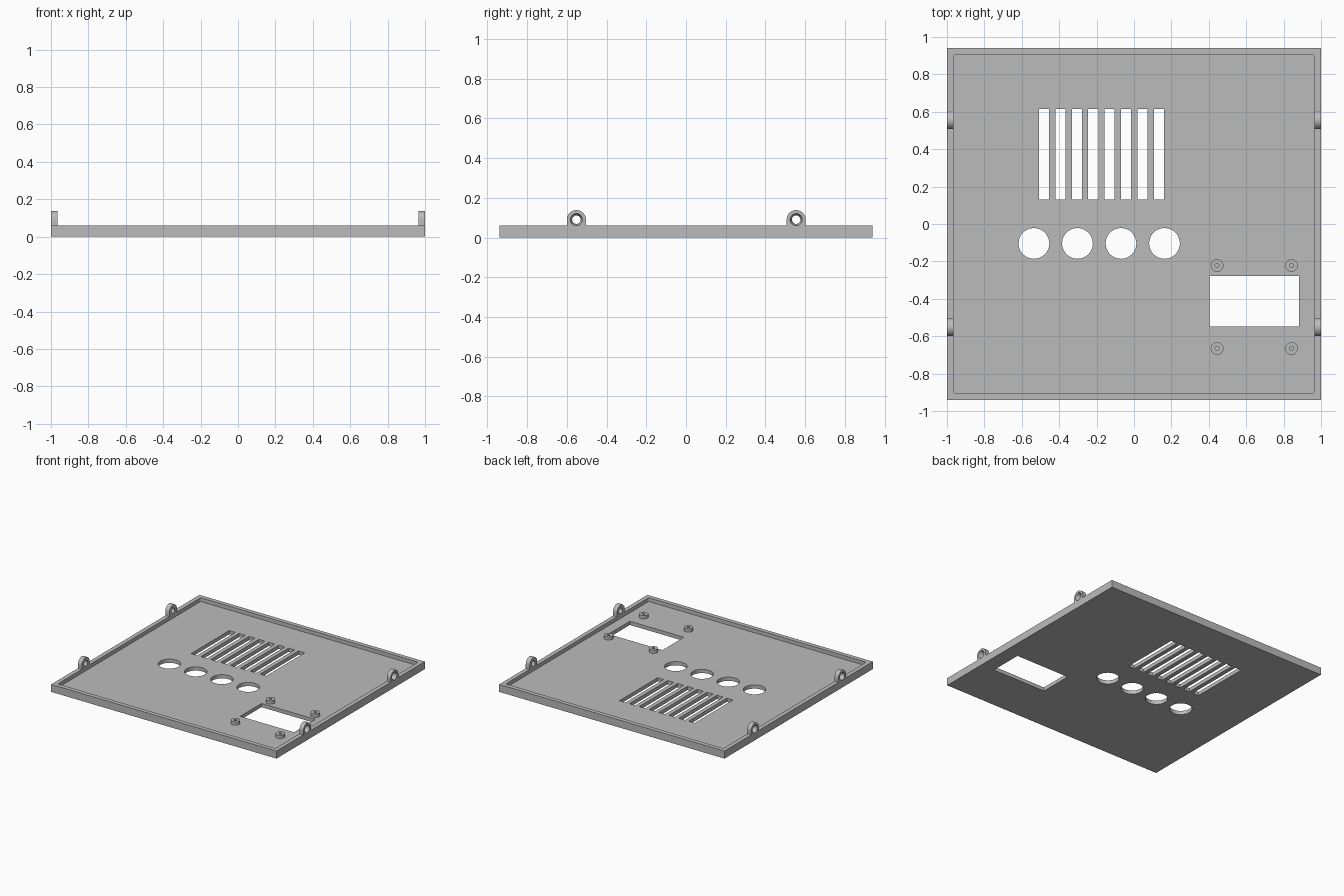
import bpy, bmesh
from math import pi, sin, cos
from mathutils import Matrix, Vector

if "Cube" in bpy.data.objects:
    bpy.data.objects.remove(bpy.data.objects["Cube"])

WIDTH, DEPTH, HEIGHT = 2.0, 1.88, 0.06
RIM, FLOOR = 0.035, 0.03

grey = bpy.data.materials.new("plain grey")
grey.use_nodes = True
grey.diffuse_color = (0.5, 0.5, 0.5, 1)
grey.node_tree.nodes["Principled BSDF"].inputs["Base Color"].default_value = (0.5, 0.5, 0.5, 1)


def make(name, bm):
    bmesh.ops.recalc_face_normals(bm, faces=bm.faces)
    mesh = bpy.data.meshes.new(name)
    bm.to_mesh(mesh)
    bm.free()
    obj = bpy.data.objects.new(name, mesh)
    mesh.materials.append(grey)
    bpy.context.collection.objects.link(obj)
    return obj


def add_box(bm, x0, x1, y0, y1, z0, z1):
    size = Matrix.Diagonal((x1 - x0, y1 - y0, z1 - z0, 1))
    place = Matrix.Translation(((x0 + x1) / 2, (y0 + y1) / 2, (z0 + z1) / 2))
    return bmesh.ops.create_cube(bm, size=1, matrix=place @ size)["verts"]


def add_cylinder(bm, x, y, r, z0, z1, sides=48):
    bmesh.ops.create_cone(bm, cap_ends=True, segments=sides, radius1=r, radius2=r, depth=z1 - z0,
                          matrix=Matrix.Translation((x, y, (z0 + z1) / 2)))


def activate(obj):
    bpy.ops.object.select_all(action='DESELECT')
    obj.select_set(True)
    bpy.context.view_layer.objects.active = obj


def combine(obj, other, operation):
    activate(obj)
    mod = obj.modifiers.new(operation.lower(), 'BOOLEAN')
    mod.operation, mod.solver, mod.object = operation, 'EXACT', other
    bpy.ops.object.modifier_apply(modifier=mod.name)
    bpy.data.objects.remove(other)


def smooth(obj):
    activate(obj)
    bpy.ops.object.shade_smooth_by_angle(angle=pi / 6)


# Panel block
bm = bmesh.new()
add_box(bm, -WIDTH / 2, WIDTH / 2, -DEPTH / 2, DEPTH / 2, 0, HEIGHT)
panel = make("panel", bm)

# Shallow recess that leaves the raised rim, with softened corners
bm = bmesh.new()
ix, iy = WIDTH / 2 - RIM, DEPTH / 2 - RIM
add_box(bm, -ix, ix, -iy, iy, FLOOR, 0.2)
upright = [e for e in bm.edges if abs(e.verts[0].co.z - e.verts[1].co.z) > 0.1]
bmesh.ops.bevel(bm, geom=upright, offset=0.012, segments=4, profile=0.5, affect='EDGES')
combine(panel, make("recess_cutter", bm), 'DIFFERENCE')

# Vent slots, round button holes and display window
bm = bmesh.new()
for i in range(8):
    x = -0.481 + i * 0.0877
    add_box(bm, x - 0.027, x + 0.027, 0.13, 0.615, -0.1, 0.1)
for i in range(4):
    add_cylinder(bm, -0.535 + i * 0.2327, -0.104, 0.082, -0.1, 0.1)
add_box(bm, 0.403, 0.882, -0.548, -0.278, -0.1, 0.1)
combine(panel, make("opening_cutter", bm), 'DIFFERENCE')
smooth(panel)

# Screw bosses around the window
for i, (x, y) in enumerate([(0.444, -0.222), (0.842, -0.222), (0.444, -0.666), (0.842, -0.666)]):
    bm = bmesh.new()
    add_cylinder(bm, x, y, 0.034, FLOOR, 0.056, 32)
    boss = make(f"screw_boss_{i + 1}", bm)
    bm = bmesh.new()
    add_cylinder(bm, x, y, 0.011, FLOOR + 0.002, 0.1, 24)
    combine(boss, make("boss_cutter", bm), 'DIFFERENCE')
    smooth(boss)


# Arched mounting lugs on the side rims, countersunk from outside
def lug(name, side, y):
    r, zc, steps = 0.048, 0.09, 24
    outer, inner = side * WIDTH / 2, side * (WIDTH / 2 - RIM)
    outline = [(r, HEIGHT)]
    outline += [(r * cos(pi * k / steps), zc + r * sin(pi * k / steps)) for k in range(steps + 1)]
    outline += [(-r, HEIGHT)]
    bm = bmesh.new()
    face = bm.faces.new([bm.verts.new((inner, y + a, z)) for a, z in outline])
    grown = bmesh.ops.extrude_face_region(bm, geom=[face])["geom"]
    bmesh.ops.translate(bm, vec=Vector((outer - inner, 0, 0)),
                        verts=[v for v in grown if isinstance(v, bmesh.types.BMVert)])
    obj = make(name, bm)
    centre = Matrix.Translation(((outer + inner) / 2, y, zc))
    turn = centre @ Matrix.Rotation(side * pi / 2, 4, 'Y')
    bm = bmesh.new()
    bmesh.ops.create_cone(bm, cap_ends=True, segments=32, radius1=0.0205, radius2=0.0315,
                          depth=RIM * 1.2, matrix=turn)
    combine(obj, make("lug_cutter", bm), 'DIFFERENCE')
    smooth(obj)


for side, side_name in ((1, "left"), (-1, "right")):
    for y, end_name in ((-0.552, "front"), (0.555, "back")):
        lug(f"{end_name}_{side_name}_lug", side, y)
